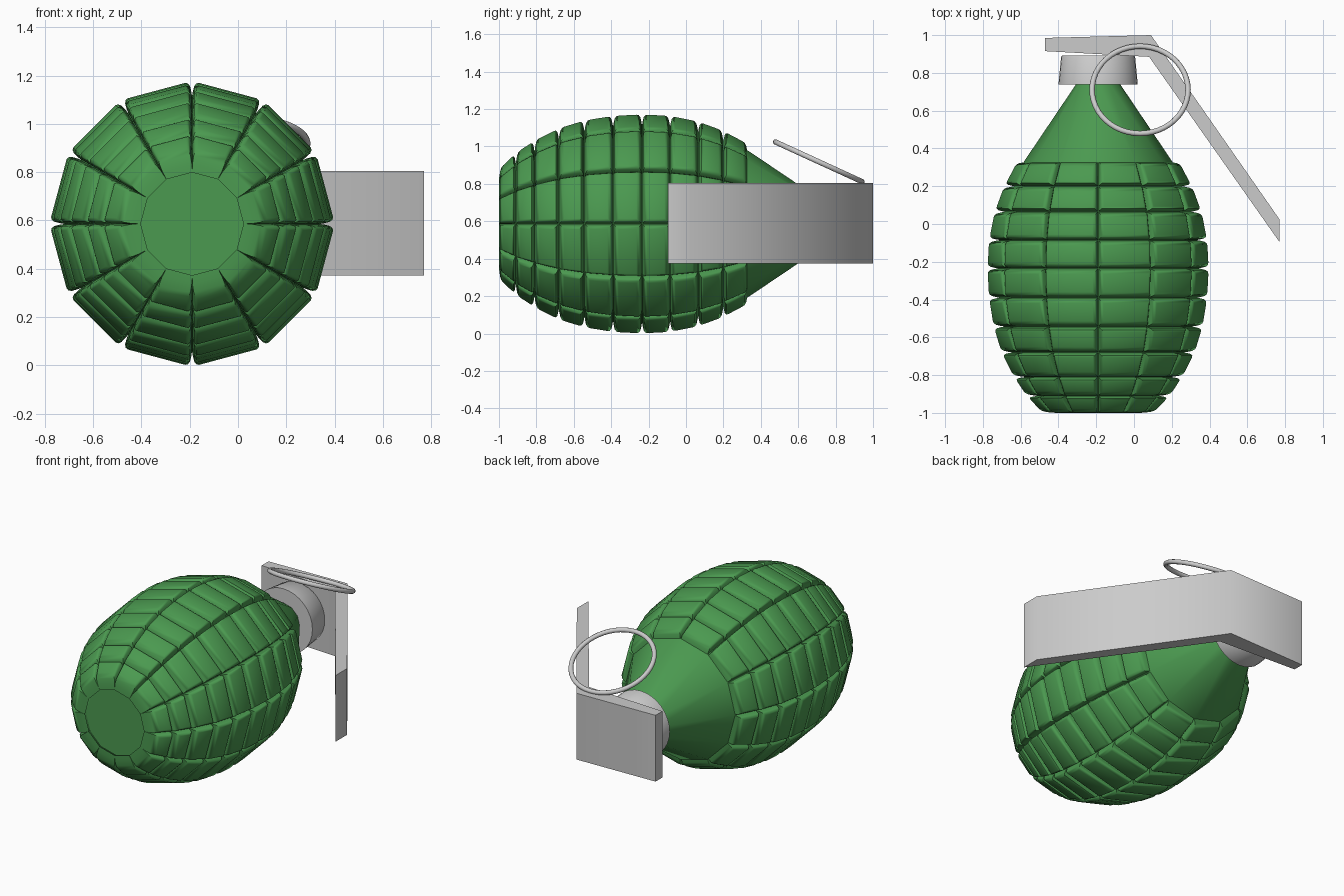
import bpy, bmesh, math
from mathutils import Vector

if "Cube" in bpy.data.objects:
    bpy.data.objects.remove(bpy.data.objects["Cube"])

CX, CZ, SIDES = -0.19, 0.586, 12
# outer radius of the segmented body along y
ROWS = [(0.33, 0.435), (0.2, 0.505), (0.065, 0.555), (-0.085, 0.585), (-0.235, 0.593),
        (-0.39, 0.585), (-0.543, 0.56), (-0.68, 0.518), (-0.81, 0.452), (-0.91, 0.385), (-1.0, 0.298)]

green = bpy.data.materials.new("green_paint")
green.diffuse_color = (0.07, 0.32, 0.08, 1)
green.use_nodes = True
green.node_tree.nodes["Principled BSDF"].inputs["Base Color"].default_value = green.diffuse_color


def finish(name, bm, mat=None, angle=30):
    bmesh.ops.recalc_face_normals(bm, faces=bm.faces)
    me = bpy.data.meshes.new(name)
    bm.to_mesh(me)
    bm.free()
    ob = bpy.data.objects.new(name, me)
    bpy.context.collection.objects.link(ob)
    if mat:
        me.materials.append(mat)
    bpy.ops.object.select_all(action='DESELECT')
    ob.select_set(True)
    bpy.context.view_layer.objects.active = ob
    bpy.ops.object.shade_smooth_by_angle(angle=math.radians(angle))
    return ob


def polar(r, a, y):
    return Vector((CX + r * math.cos(a), y, CZ + r * math.sin(a)))


def lathe(name, profile, sides, mat=None, angle=35):
    """Closed solid of revolution about the body axis, profile of (y, radius)."""
    bm = bmesh.new()
    rings = [[bm.verts.new(polar(r, 2 * math.pi * i / sides, y)) for i in range(sides)]
             for y, r in profile]
    for a, b in zip(rings, rings[1:]):
        for i in range(sides):
            j = (i + 1) % sides
            bm.faces.new((a[i], a[j], b[j], b[i]))
    bm.faces.new(rings[0])
    bm.faces.new(rings[-1])
    return finish(name, bm, mat, angle)


# inner core with base disc and tapering neck
core = [(-0.985, 0.215)] + [(y, r - 0.06) for y, r in reversed(ROWS[1:-1])]
core += [(0.32, 0.395), (0.33, 0.393), (0.75, 0.11)]
lathe("body_core_and_neck", core, SIDES, green)

# raised fragmentation blocks: rounded rings of (depth, inset)
LEVELS = [(0.085, 0.0), (0.05, 0.002), (0.02, 0.009), (0.006, 0.018), (0.0, 0.03)]
bm = bmesh.new()
for (y0, r0), (y1, r1) in zip(ROWS, ROWS[1:]):
    for k in range(SIDES):
        a0, a1 = (2 * math.pi * (k + n) / SIDES for n in (0, 1))
        prev = None
        for depth, inset in LEVELS:
            q0, q1 = r0 - depth, r1 - depth
            c = [polar(q0, a0, y0), polar(q0, a1, y0), polar(q1, a0, y1), polar(q1, a1, y1)]
            du = inset / (c[0] - c[1]).length
            dv = inset / (c[0] - c[2]).length
            ring = []
            for u, v in ((du, dv), (1 - du, dv), (1 - du, 1 - dv), (du, 1 - dv)):
                ring.append(bm.verts.new(c[0].lerp(c[1], u).lerp(c[2].lerp(c[3], u), v)))
            if prev:
                for i in range(4):
                    j = (i + 1) % 4
                    bm.faces.new((prev[i], prev[j], ring[j], ring[i]))
            prev = ring
        bm.faces.new(prev)
finish("body_blocks", bm, green, 40)

# fuse collar on top of the neck
lathe("fuse_collar", [(0.738, 0.21), (0.885, 0.196), (0.893, 0.19)], 32)

# bent safety lever, extruded across z
outline = [(-0.47, 0.985), (0.09, 1.0), (0.77, 0.025), (0.77, -0.095), (0.08, 0.885), (-0.47, 0.915)]
bm = bmesh.new()
low = [bm.verts.new((x, y, 0.373)) for x, y in outline]
high = [bm.verts.new((x, y, 0.805)) for x, y in outline]
for i in range(6):
    j = (i + 1) % 6
    bm.faces.new((low[i], low[j], high[j], high[i]))
for a, b, c, d in ((0, 1, 4, 5), (1, 2, 3, 4)):
    for side in (low, high):
        bm.faces.new((side[a], side[b], side[c], side[d]))
finish("safety_lever", bm, None, 60)

# tilted pull ring
bpy.ops.mesh.primitive_torus_add(major_radius=0.254, minor_radius=0.0145, major_segments=48,
                                 minor_segments=10, location=(0.032, 0.71, 0.918),
                                 rotation=(math.radians(-24.6), 0, 0))
bpy.context.object.name = "pull_ring"
bpy.ops.object.shade_smooth_by_angle(angle=math.radians(60))
